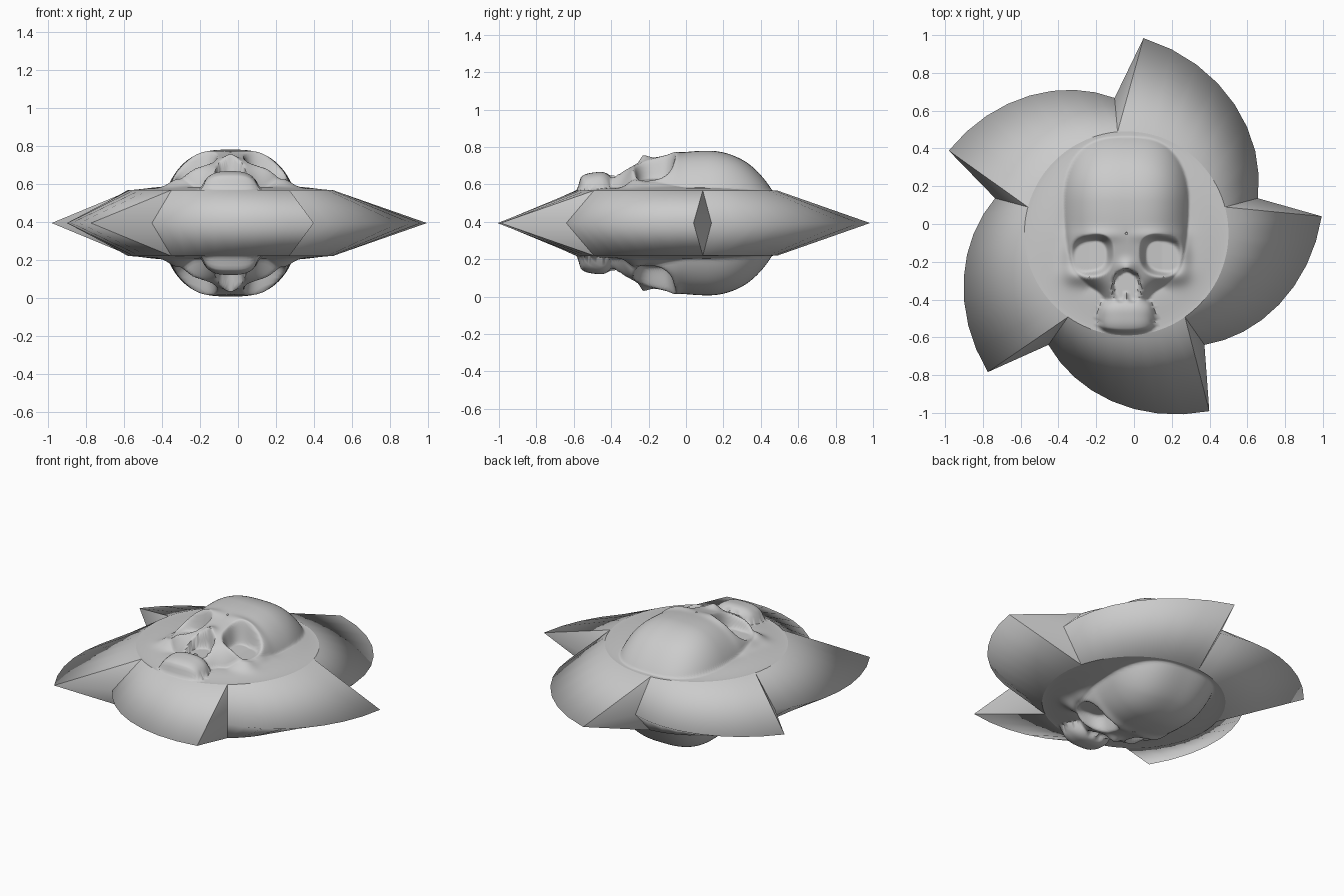
import bpy, math

if "Cube" in bpy.data.objects:
    bpy.data.objects.remove(bpy.data.objects["Cube"])

CX, CY, MID = -0.04, -0.05, 0.393   # star centre and mirror plane
R, TOP = 0.54, 0.174                # raised disc radius and height over mid plane


def make(name, verts, faces, angle):
    me = bpy.data.meshes.new(name)
    me.from_pydata(verts, [], faces)
    me.update()
    ob = bpy.data.objects.new(name, me)
    ob.location = (CX, CY, MID)
    bpy.context.collection.objects.link(ob)
    m = ob.modifiers.new("mirror_down", 'MIRROR')
    m.use_axis = (False, False, True)
    m.merge_threshold = 0.0005
    bpy.ops.object.select_all(action='DESELECT')
    ob.select_set(True)
    bpy.context.view_layer.objects.active = ob
    bpy.ops.object.shade_smooth_by_angle(angle=math.radians(angle))
    return ob


def polar(r, deg, z):
    a = math.radians(deg)
    return (r * math.cos(a), r * math.sin(a), z)


# Five swept blades: spiral outer edge, then a notch back to the next valley
def blades():
    verts, faces, n = [], [], 8
    starts = [15, 95, 165, 235, 305, 375]
    for a0, a1 in zip(starts, starts[1:]):
        base, span = len(verts), a1 - a0
        for i in range(n + 1):
            t = i / n
            verts.append(polar(R, a0 + t * span, TOP))
            r = 0.72 + 0.318 * t + 0.05 * t * (1 - t)
            verts.append(polar(r, a0 + t * (span - 10), 0))
        for i in range(n):
            k = base + 2 * i
            faces.append((k, k + 1, k + 3, k + 2))
        verts.append(polar(0.72, a1, 0))
        e = base + 2 * n
        faces.append((e, e + 1, e + 2))
    make("star_blades", verts, faces, 25)


def sstep(a, b, x):
    t = min(1, max(0, (x - a) / (b - a)))
    return t * t * (3 - 2 * t)


def gauss(x, y, sx, sy):
    return math.exp(-(x / sx) ** 2 - (y / sy) ** 2)


def smax(a, b, k=0.02):
    return 0.5 * (a + b + math.sqrt((a - b) ** 2 + k * k)) - k / 2


# Height of the skull relief above the disc
def relief(x, y):
    u = abs(x)
    # cranium running into the narrowing face
    half = 0.33 - 0.15 * sstep(-0.22, -0.44, y)
    q = (u / half) ** 3 + ((y - 0.12) / (0.34 if y > 0.12 else 0.60)) ** 2
    h = 0.207 * max(0, 1 - q) ** 0.8
    # upper jaw
    j = (u / 0.15) ** 3 + (abs(y + 0.49) / 0.105) ** 3
    h = smax(h, 0.097 * max(0, 1 - j) ** 0.5)
    # cheekbones, brow ridges, nose bone
    h += 0.045 * gauss(u - 0.24, y + 0.27, 0.08, 0.05)
    h += 0.030 * gauss(u - 0.30, y + 0.16, 0.04, 0.10)
    h += 0.016 * gauss(u - 0.16, y + 0.06, 0.12, 0.035)
    h += 0.034 * gauss(u, y + 0.235, 0.045, 0.045)
    # hollow beside the jaw
    h -= 0.02 * gauss(u - 0.15, y + 0.37, 0.05, 0.05)
    # eye sockets
    dx, dy = (u - 0.19) / 0.115, (y + 0.17 + 0.12 * (u - 0.19)) / 0.108
    s = (abs(dx) ** 2.6 + abs(dy) ** 2.6) ** (1 / 2.6)
    w = 1 - sstep(0.72, 1.08, s)
    h += (min(h, 0.035 + 0.15 * max(0, 0.19 - u)) - h) * w
    # nose opening: two lobes meeting under the nose bone
    s = math.hypot((u - 0.033) / 0.042, (y + 0.335) / 0.085)
    s = min(s, math.hypot(u / 0.06, (y + 0.305) / 0.068))
    w = 1 - sstep(0.75, 1.05, s)
    h += (min(h, 0.04) - h) * w
    return max(h, 0)


# Raised disc with the skull relief, as concentric rings
def skull():
    rings, seg = 80, 160
    verts, faces = [(0, 0, TOP + relief(0, CY))], []
    for i in range(1, rings + 1):
        r = R * i / rings
        rim = sstep(R, R - 0.03, r)
        for k in range(seg):
            x, y, _ = polar(r, 360 * k / seg, 0)
            h = relief(x, y + CY) * rim + 0.015 * sstep(R, 0.36, r) * rim
            verts.append((x, y, TOP + min(h, 0.219)))
    for k in range(seg):
        n = (k + 1) % seg
        faces.append((0, 1 + k, 1 + n))
        for i in range(rings - 1):
            a, b = 1 + i * seg, 1 + (i + 1) * seg
            faces.append((a + k, b + k, b + n, a + n))
    make("skull_relief", verts, faces, 60)


blades()
skull()
